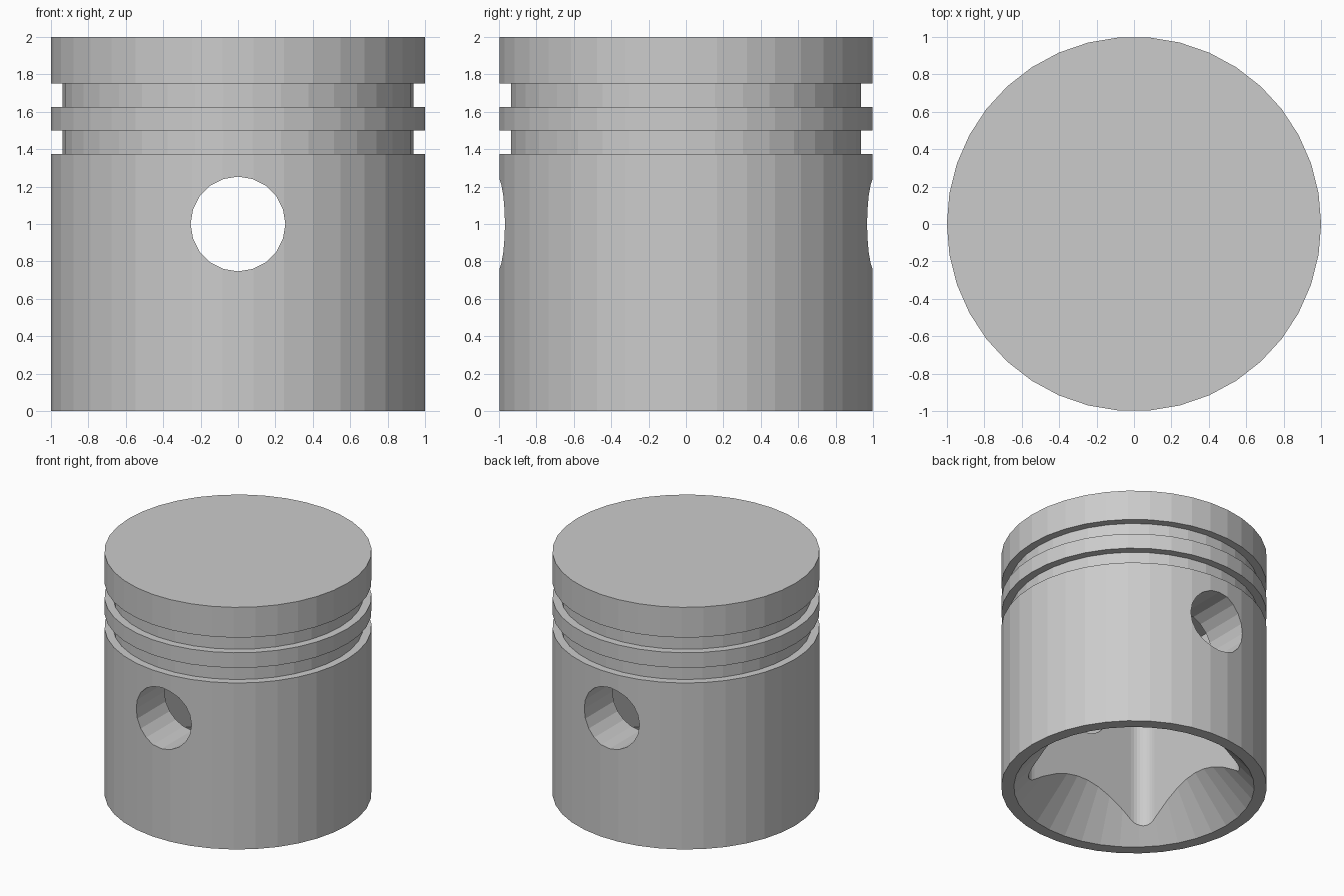
import bpy, bmesh, math
from mathutils import Matrix, Vector

if "Cube" in bpy.data.objects:
    bpy.data.objects.remove(bpy.data.objects["Cube"])

SIDES = 38
metal = bpy.data.materials.new("plain_grey_metal")
metal.use_nodes = True
grey = (0.6, 0.6, 0.6, 1)
metal.diffuse_color = grey
metal.node_tree.nodes["Principled BSDF"].inputs["Base Color"].default_value = grey


def finish(name, bm):
    bmesh.ops.recalc_face_normals(bm, faces=bm.faces)
    mesh = bpy.data.meshes.new(name)
    bm.to_mesh(mesh)
    bm.free()
    mesh.materials.append(metal)
    obj = bpy.data.objects.new(name, mesh)
    bpy.context.collection.objects.link(obj)
    return obj


# Revolved body: flared underside, skirt, two ring grooves and flat crown
profile = [(0, 0.46), (0.5, 0.46), (0.905, 0), (1, 0)]
for low, high in ((1.375, 1.5), (1.625, 1.75)):
    profile += [(1, low), (0.9375, low), (0.9375, high), (1, high)]
profile += [(1, 2), (0, 2)]

bm = bmesh.new()
verts = [bm.verts.new((r, 0, z)) for r, z in profile]
edges = [bm.edges.new(pair) for pair in zip(verts, verts[1:])]
bmesh.ops.spin(bm, geom=verts + edges, cent=(0, 0, 0), axis=(0, 0, 1),
               angle=math.tau, steps=SIDES, use_merge=False)
bmesh.ops.remove_doubles(bm, verts=bm.verts, dist=0.0001)
# Turn the crown and inner roof fans into single flat faces
bmesh.ops.dissolve_verts(bm, verts=[v for v in bm.verts if v.co.xy.length < 0.001])
piston = finish("piston_body", bm)

# Square pocket with rounded corners
bm = bmesh.new()
half, fillet, roof, steps = 0.6, 0.125, 1.5, 8
outline = []
for quarter in range(4):
    turn = Matrix.Rotation(quarter * math.pi / 2, 3, 'Z')
    for i in range(steps + 1):
        a = i / steps * math.pi / 2
        corner = Vector((half - fillet, half - fillet, -0.1))
        outline.append(bm.verts.new(turn @ (corner + fillet * Vector((math.cos(a), math.sin(a), 0)))))
base = bm.faces.new(outline)
top = bmesh.ops.extrude_face_region(bm, geom=[base])["geom"]
bmesh.ops.translate(bm, vec=(0, 0, roof + 0.1),
                    verts=[v for v in top if isinstance(v, bmesh.types.BMVert)])
if base.is_valid is False or len([f for f in bm.faces if len(f.verts) > 4]) < 2:
    bm.faces.new(outline)
pocket = finish("pocket_cutter", bm)

# Pin bore running front to back
bm = bmesh.new()
bmesh.ops.create_cone(bm, cap_ends=True, segments=20, radius1=0.253, radius2=0.253, depth=3,
                      matrix=Matrix.Translation((0, 0, 1)) @ Matrix.Rotation(math.pi / 2, 4, 'X'))
bore = finish("pin_bore_cutter", bm)

for cutter in (pocket, bore):
    cut = piston.modifiers.new(cutter.name, 'BOOLEAN')
    cut.operation = 'DIFFERENCE'
    cut.solver = 'EXACT'
    cut.object = cutter

# Apply the cuts and drop the cutters
bpy.context.view_layer.objects.active = piston
for cutter in (pocket, bore):
    bpy.ops.object.modifier_apply(modifier=cutter.name)
    bpy.data.objects.remove(cutter)
